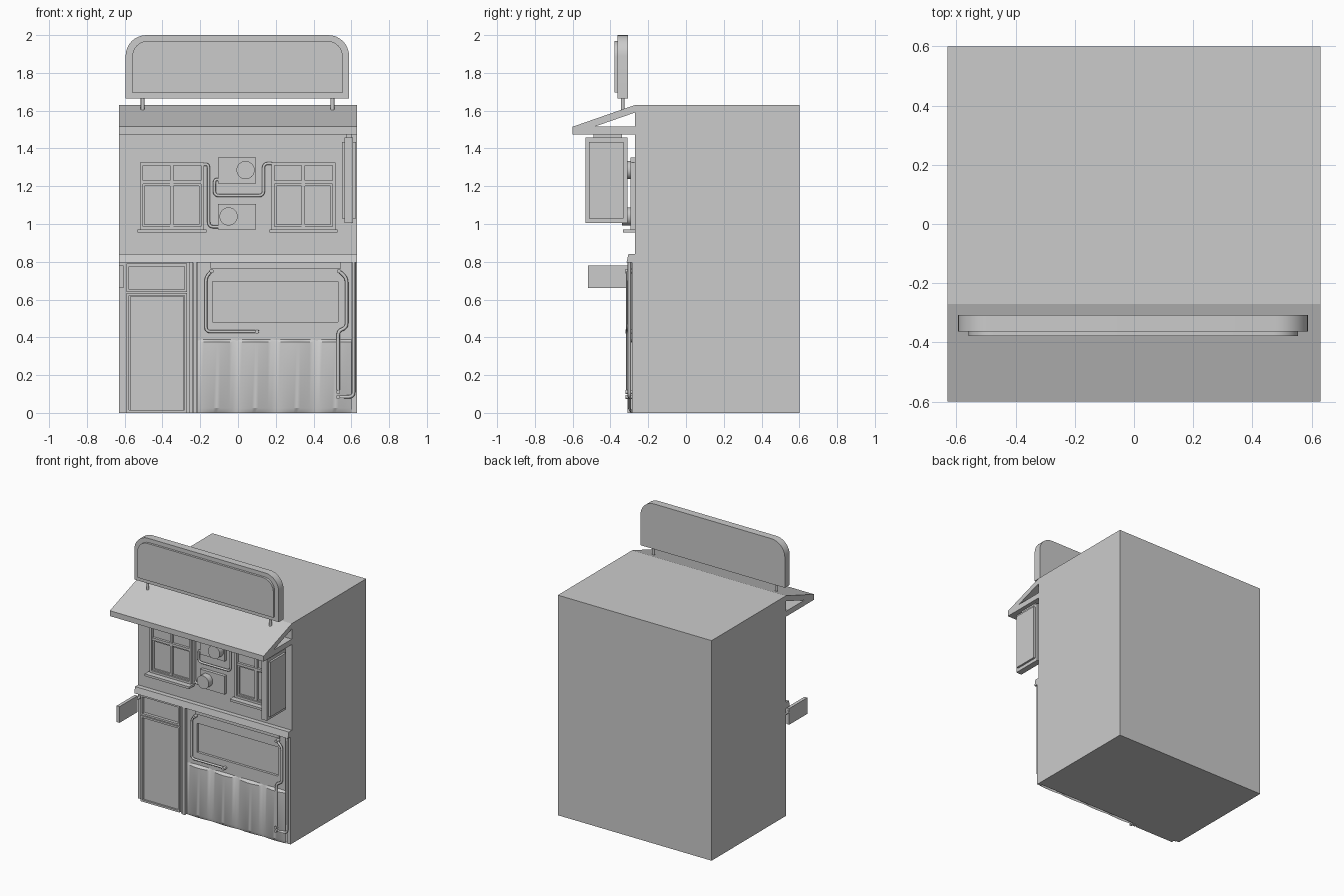
import bpy, bmesh, math
from mathutils import Vector

cube = bpy.data.objects.get("Cube")
if cube:
    bpy.data.objects.remove(cube, do_unlink=True)

grey = bpy.data.materials.new("plain grey")
grey.use_nodes = True
COLOUR = (0.6, 0.6, 0.6, 1)
grey.diffuse_color = COLOUR
grey.node_tree.nodes["Principled BSDF"].inputs["Base Color"].default_value = COLOUR

WALL = -0.27  # plane of the front wall


def finish(name, bm):
    bmesh.ops.recalc_face_normals(bm, faces=bm.faces)
    mesh = bpy.data.meshes.new(name)
    bm.to_mesh(mesh)
    bm.free()
    mesh.materials.append(grey)
    obj = bpy.data.objects.new(name, mesh)
    bpy.context.collection.objects.link(obj)
    return obj


def smooth(obj, angle=40):
    bpy.ops.object.select_all(action='DESELECT')
    obj.select_set(True)
    bpy.context.view_layer.objects.active = obj
    bpy.ops.object.shade_smooth_by_angle(angle=math.radians(angle))


def box(name, x, y, z):
    bm = bmesh.new()
    bmesh.ops.create_cube(bm, size=1)
    for v in bm.verts:
        v.co = [lo + (c + 0.5) * (hi - lo) for c, (lo, hi) in zip(v.co, (x, y, z))]
    return finish(name, bm)


def prism(name, points, move):
    """Extrude a closed outline along a vector."""
    bm = bmesh.new()
    face = bm.faces.new([bm.verts.new(p) for p in points])
    new = bmesh.ops.extrude_face_region(bm, geom=[face])["geom"]
    bmesh.ops.translate(bm, vec=move, verts=[g for g in new if isinstance(g, bmesh.types.BMVert)])
    return finish(name, bm)


def side_profile(name, yz, x0, x1):
    return prism(name, [(x0, y, z) for y, z in yz], (x1 - x0, 0, 0))


def frame(name, x, z, width, front, back=WALL):
    """Rectangular ring standing out from the wall."""
    box(name + "_left", (x[0], x[0] + width), (front, back), z)
    box(name + "_right", (x[1] - width, x[1]), (front, back), z)
    inner = (x[0] + width, x[1] - width)
    box(name + "_bottom", inner, (front, back), (z[0], z[0] + width))
    box(name + "_top", inner, (front, back), (z[1] - width, z[1]))


def rod(name, start, end, radius, sides=24):
    a, b = Vector(start), Vector(end)
    bm = bmesh.new()
    bmesh.ops.create_cone(bm, cap_ends=True, segments=sides, radius1=radius,
                          radius2=radius, depth=(b - a).length)
    turn = Vector((0, 0, 1)).rotation_difference(b - a)
    for v in bm.verts:
        v.co = turn @ v.co + (a + b) / 2
    obj = finish(name, bm)
    smooth(obj)
    return obj


def pipe(name, xz, y, radius, bend=0.025):
    """Round pipe through corner points, with rounded bends."""
    pts = [Vector((x, y, z)) for x, z in xz]
    path = [pts[0]]
    for a, b, c in zip(pts, pts[1:], pts[2:]):
        p = b + (a - b).normalized() * min(bend, (a - b).length / 2)
        q = b + (c - b).normalized() * min(bend, (c - b).length / 2)
        path += [p.lerp(b, t).lerp(b.lerp(q, t), t) for t in (0, 0.25, 0.5, 0.75, 1)]
    path.append(pts[-1])
    curve = bpy.data.curves.new(name, 'CURVE')
    curve.dimensions = '3D'
    curve.bevel_depth = radius
    curve.bevel_resolution = 2
    curve.use_fill_caps = True
    spline = curve.splines.new('POLY')
    spline.points.add(len(path) - 1)
    for point, co in zip(spline.points, path):
        point.co = (*co, 1)
    curve.materials.append(grey)
    bpy.context.collection.objects.link(bpy.data.objects.new(name, curve))


def rounded_board(name, x, z, radius, front, back):
    """Upright board with rounded upper corners."""
    pts = [(x[0], back, z[0]), (x[1], back, z[0])]
    for cx, first in ((x[1] - radius, 0), (x[0] + radius, 90)):
        for i in range(9):
            a = math.radians(first + i * 90 / 8)
            pts.append((cx + radius * math.cos(a), back, z[1] - radius + radius * math.sin(a)))
    smooth(prism(name, pts, (0, front - back, 0)), 30)


# Main block, awning and cornice
box("building", (-0.63, 0.63), (WALL, 0.6), (0, 1.63))
side_profile("awning_roof", [(WALL, 1.63), (-0.6, 1.515), (-0.6, 1.475), (WALL, 1.59)], -0.63, 0.63)
side_profile("awning_soffit", [(WALL, 1.515), (-0.49, 1.515), (-0.6, 1.475), (WALL, 1.475)], -0.63, 0.63)
side_profile("cornice", [(WALL, 0.84), (-0.305, 0.84), (-0.315, 0.795), (WALL, 0.795)], -0.63, 0.63)

# Roof sign on two posts
rounded_board("roof_sign", (-0.595, 0.588), (1.665, 2.0), 0.11, -0.363, -0.307)
rounded_board("roof_sign_panel", (-0.56, 0.555), (1.695, 1.97), 0.085, -0.379, -0.363)
for x in (-0.505, 0.5):
    rod("roof_sign_post", (x, -0.335, 1.59), (x, -0.335, 1.67), 0.01, 16)

# Upper windows
for x0, x1 in ((-0.52, -0.18), (0.178, 0.515)):
    mid = (x0 + x1) / 2
    frame("window_frame", (x0, x1), (0.972, 1.325), 0.016, -0.293)
    box("window_transom", (x0, x1), (-0.288, WALL), (1.212, 1.23))
    box("window_mullion", (mid - 0.009, mid + 0.009), (-0.286, WALL), (0.98, 1.32))
    frame("lower_sash", (x0 + 0.016, x1 - 0.016), (0.988, 1.212), 0.01, -0.28)
    box("window_sill", (x0 - 0.012, x1 + 0.012), (-0.333, WALL), (0.955, 0.972))

# Air conditioners with round fans
for z, fan_x in ((0.97, -0.05), (1.215, 0.04)):
    box("air_conditioner", (-0.105, 0.095), (-0.293, WALL), (z, z + 0.136))
    rod("fan", (fan_x, -0.29, z + 0.07), (fan_x, -0.34, z + 0.07), 0.048, 32)
pipe("lower_unit_pipe", [(-0.18, 1.315), (-0.155, 1.315), (-0.155, 0.985), (-0.105, 0.985)], -0.281, 0.008)
pipe("upper_unit_pipe", [(-0.105, 1.235), (-0.125, 1.235), (-0.125, 1.15), (0.135, 1.15),
                         (0.135, 1.32), (0.18, 1.32)], -0.281, 0.008)

# Hanging sign under the awning
box("hanging_sign", (0.565, 0.61), (-0.533, -0.31), (1.005, 1.457))
for x in ((0.55, 0.565), (0.61, 0.625)):
    box("hanging_sign_panel", x, (-0.513, -0.33), (1.03, 1.435))
box("hanging_sign_bracket", (0.575, 0.6), (-0.49, -0.34), (1.455, 1.478))

# Small blade sign beside the door
box("blade_sign", (-0.63, -0.606), (-0.52, -0.308), (0.66, 0.78))
rod("blade_sign_bracket", (-0.618, -0.31, 0.75), (-0.618, WALL, 0.75), 0.01, 12)

# Door, transom and posts
box("door_surround", (-0.605, -0.26), (-0.276, WALL), (0, 0.795))
frame("door_frame", (-0.59, -0.27), (0.0, 0.635), 0.014, -0.298)
box("door_leaf", (-0.57, -0.288), (-0.285, WALL), (0.014, 0.62))
frame("transom_frame", (-0.59, -0.27), (0.64, 0.79), 0.014, -0.298)
for x, front in ((-0.25, -0.3), (-0.228, -0.31)):
    box("door_post", (x - 0.009, x + 0.009), (front, WALL), (0, 0.795))
box("corner_post", (0.6, 0.63), (-0.285, WALL), (0, 0.795))

# Shop window surround
left, right, low, high = -0.215, 0.6, 0.37, 0.795
x0, x1, z0, z1 = -0.135, 0.53, 0.48, 0.695
box("shop_wall_left", (left, x0), (-0.288, WALL), (low, high))
box("shop_wall_right", (x1, right), (-0.288, WALL), (low, high))
box("shop_wall_lower", (x0, x1), (-0.288, WALL), (low, z0))
box("shop_wall_upper", (x0, x1), (-0.288, WALL), (z1, high))
box("shop_window_head", (-0.145, 0.545), (-0.296, WALL), (0.765, 0.795))

# Rippled cladding below the shop window
bm = bmesh.new()
COLS = 48
rows = []
for z, amount in ((0, 0.35), (0.025, 1), (0.375, 1), (0.392, 0)):
    row = []
    for i in range(COLS + 1):
        x = left + (right - left) * i / COLS
        ripple = abs(math.sin(math.pi * (x + 0.01) / 0.21))
        row.append(bm.verts.new((x, -0.285 - amount * (0.005 + 0.018 * ripple), z)))
    rows.append(row)
rows.append([bm.verts.new((v.co.x, WALL, 0.392)) for v in rows[0]])
for a, b in zip(rows, rows[1:]):
    for i in range(COLS):
        bm.faces.new((a[i], a[i + 1], b[i + 1], b[i]))
smooth(finish("rippled_cladding", bm), 30)

# Pipes around the shop window
pipe("left_pipe", [(-0.135, 0.755), (-0.17, 0.72), (-0.17, 0.43), (0.11, 0.43)], -0.3, 0.008)
pipe("right_pipe", [(0.53, 0.755), (0.575, 0.715), (0.575, 0.45), (0.53, 0.435), (0.53, 0.12)], -0.308, 0.009)
pipe("drain_pipe", [(0.612, 0.795), (0.612, 0.085), (0.525, 0.085)], -0.3, 0.009)
for x, z in ((-0.14, 0.75), (0.535, 0.75), (0.1, 0.43), (0.53, 0.11), (0.53, 0.085)):
    rod("pipe_fitting", (x, -0.32, z), (x, -0.28, z), 0.011, 12)
